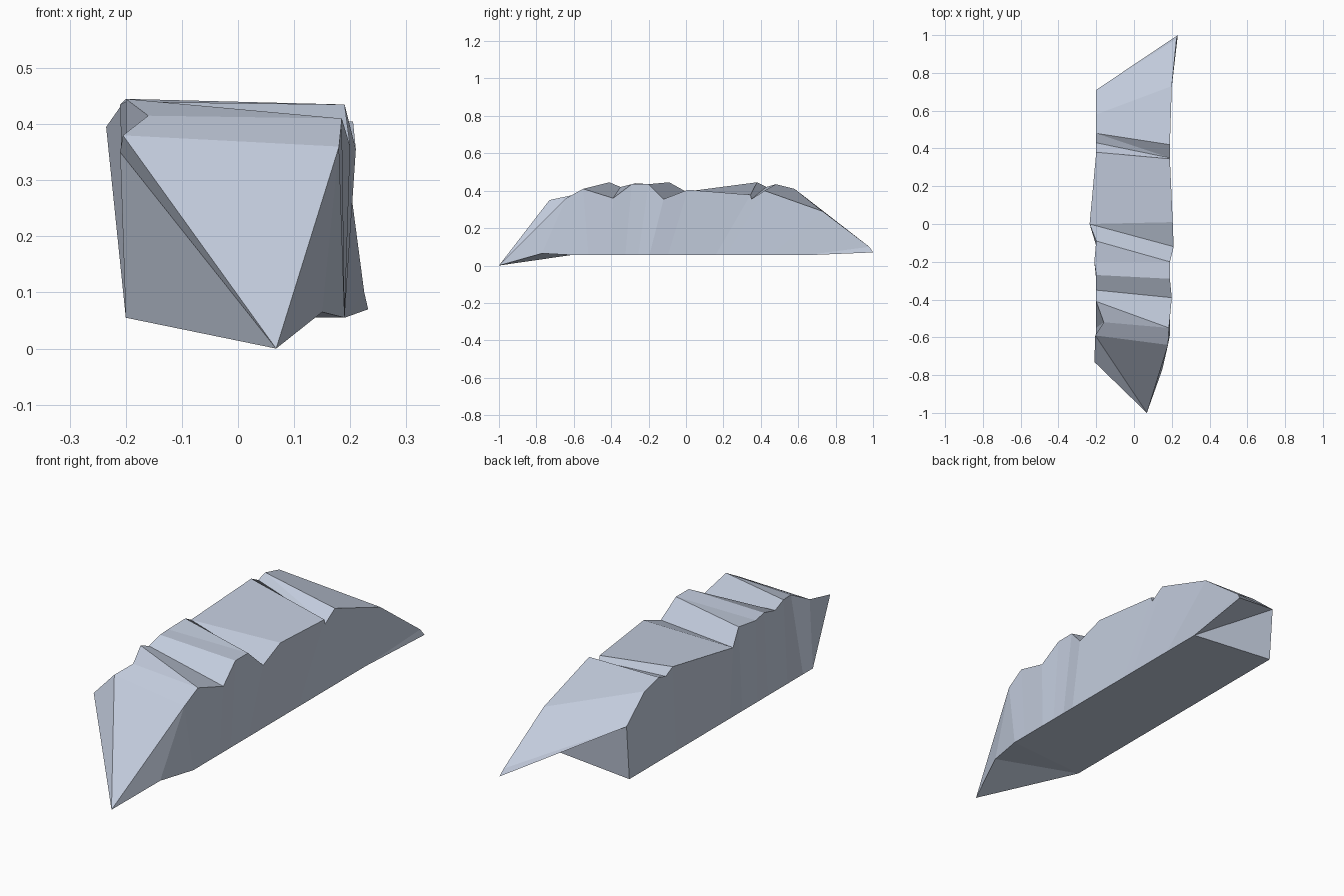
import bpy
import bmesh

if "Cube" in bpy.data.objects:
    bpy.data.objects.remove(bpy.data.objects["Cube"], do_unlink=True)

BASE_Z = 0.055

# Paired rim points across the broken top; a repeated point makes a triangle
right_rim = [
    (-.205, -.59, .38), (-.16, -.52, .415), (-.2, -.41, .445),
    (-.2, -.35, .42), (-.2, -.27, .44), (-.21, -.2, .435),
    (-.2, -.09, .445), (-.235, 0, .395), (-.235, 0, .395),
    (-.2, .38, .445), (-.2, .43, .42), (-.2, .48, .435),
    (-.2, .48, .435), (-.2, .58, .41), (-.2, .71, .3),
]
left_rim = [
    (.18, -.64, .36), (.185, -.55, .41), (.185, -.55, .41),
    (.2, -.39, .36), (.19, -.29, .435), (.19, -.2, .435),
    (.19, -.2, .435), (.21, -.12, .355), (.205, .01, .405),
    (.19, .345, .378), (.19, .35, .355), (.19, .35, .355),
    (.19, .42, .4), (.2, .73, .29), (.225, .98, .1),
]


def foot_line(rim, x, start, end):
    """Straight bottom edge with one point under each rim point."""
    first, last = rim[0][1], rim[-1][1]
    scale = (end - start) / (last - first)
    return [(x, start + (point[1] - first) * scale, BASE_Z) for point in rim]


right_foot = foot_line(right_rim, -.2, -.62, .69)
left_foot = foot_line(left_rim, .19, -.59, .64)

bm = bmesh.new()
vertex_cache = {}


def vertex(point):
    key = tuple(round(value, 5) for value in point)
    if key not in vertex_cache:
        vertex_cache[key] = bm.verts.new(key)
    return vertex_cache[key]


def face(*points):
    """Add a face, dropping repeated corners."""
    corners = list(dict.fromkeys(vertex(point) for point in points))
    if len(corners) > 2:
        bm.faces.new(corners)


def strip(side_a, side_b):
    """Bridge two point rows of equal length."""
    for i in range(len(side_a) - 1):
        face(side_a[i], side_b[i], side_b[i + 1], side_a[i + 1])


# Top, two walls and the flat bottom
strip(right_rim, left_rim)
strip(left_rim, left_foot)
strip(left_foot, right_foot)
strip(right_foot, right_rim)

# Pointed front end
tip = (.068, -1, 0)
toe = (.15, -.77, .065)
shoulder = (-.21, -.73, .35)
r_top, l_top = right_rim[0], left_rim[0]
r_low, l_low = right_foot[0], left_foot[0]
face(tip, l_top, r_top)
face(tip, r_top, shoulder)
face(tip, shoulder, r_low)
face(shoulder, r_top, r_low)
face(tip, toe, l_top)
face(toe, l_low, l_top)
face(tip, r_low, toe)
face(toe, r_low, l_low)

# Overhanging back end
tail = (.232, 1, .07)
r_top, l_top = right_rim[-1], left_rim[-1]
r_low, l_low = right_foot[-1], left_foot[-1]
face(l_top, tail, l_low)
face(l_top, r_top, tail)
face(tail, r_top, l_low)
face(l_low, r_top, r_low)

bmesh.ops.recalc_face_normals(bm, faces=bm.faces[:])
mesh = bpy.data.meshes.new("rock_ridge")
bm.to_mesh(mesh)
bm.free()

# Single pale stone colour
stone = bpy.data.materials.new("pale_blue_grey_stone")
stone.use_nodes = True
colour = (.55, .61, .73, 1)
stone.diffuse_color = colour
for node in stone.node_tree.nodes:
    if node.type == 'BSDF_PRINCIPLED':
        node.inputs["Base Color"].default_value = colour
mesh.materials.append(stone)

ridge = bpy.data.objects.new("rock_ridge", mesh)
bpy.context.scene.collection.objects.link(ridge)
